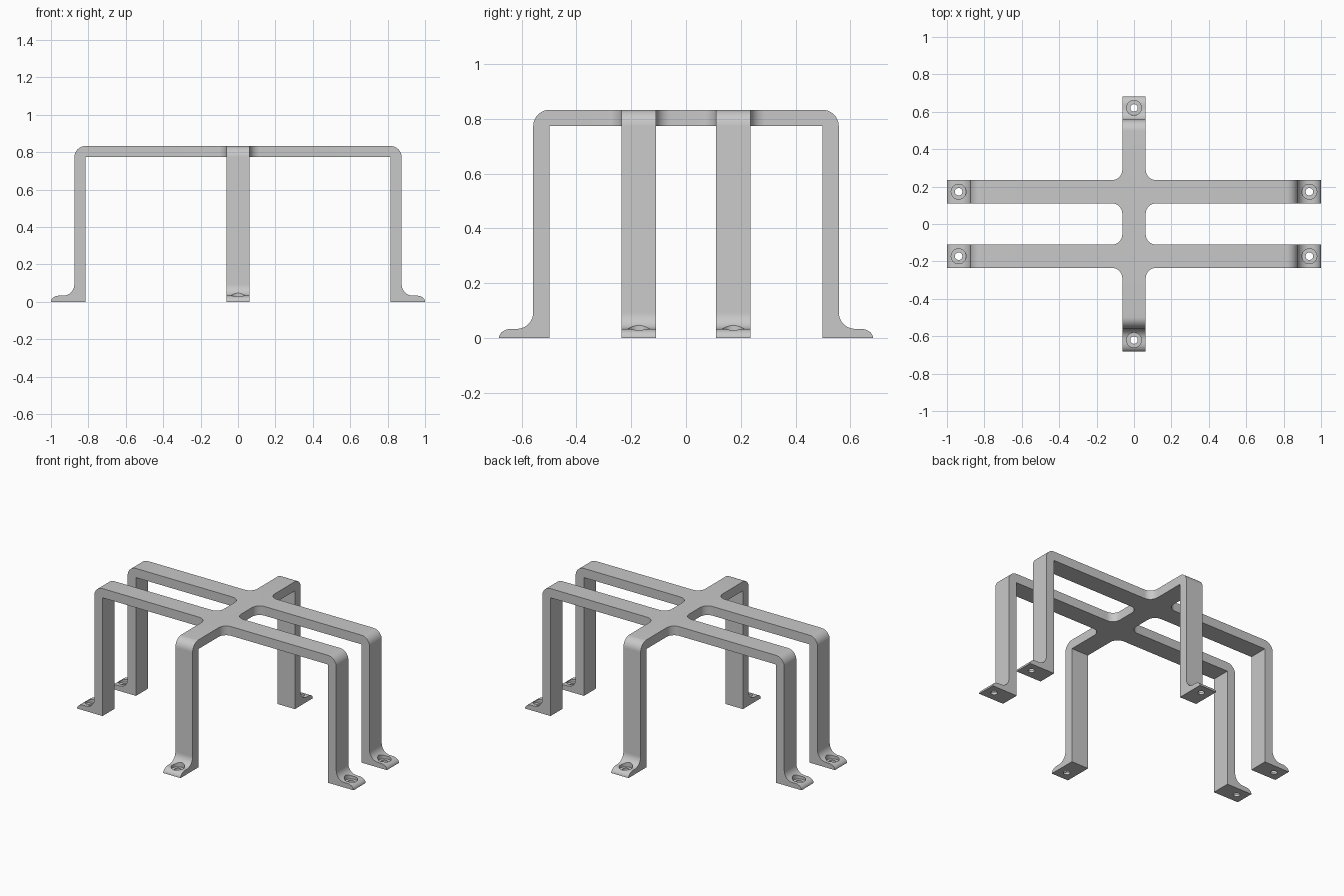
import bpy, bmesh
from math import sin, cos, pi, radians
from mathutils import Matrix, Vector

if "Cube" in bpy.data.objects:
    bpy.data.objects.remove(bpy.data.objects["Cube"])

H, T, W = 0.833, 0.06, 0.0625        # height, strap thickness, half strap width
LOW = H - T
X_IN, Y_IN, BAR = 0.815, 0.498, 0.1725   # inner leg faces, long bar offset
R = 0.055                            # fillet where the bars cross
TIP = 0.185                          # foot tip beyond the inner leg face


def arc(cx, cy, rx, ry, a0, a1, n=10):
    angles = [radians(a0 + (a1 - a0) * i / n) for i in range(n + 1)]
    return [(cx + rx * cos(a), cy + ry * sin(a)) for a in angles]


def extrude(bm, points, vec):
    """Closed prism from a flat loop of points."""
    a = [bm.verts.new(p) for p in points]
    b = [bm.verts.new(Vector(p) + Vector(vec)) for p in points]
    bm.faces.new(a[::-1])
    bm.faces.new(b)
    for i in range(len(a)):
        j = (i + 1) % len(a)
        bm.faces.new((a[i], a[j], b[j], b[i]))


bm = bmesh.new()

# Flat top: two long bars crossed by a short one, with filleted corners
quarter = (arc(W + R, BAR - W - R, R, R, 180, 90)
           + [(X_IN, BAR - W), (X_IN, BAR + W)]
           + arc(W + R, BAR + W + R, R, R, 270, 180)
           + [(W, Y_IN)])
outline = (quarter + [(-x, y) for x, y in reversed(quarter)]
           + [(-x, -y) for x, y in quarter]
           + [(x, -y) for x, y in reversed(quarter)])
extrude(bm, [(x, y, LOW) for x, y in outline], (0, 0, T))

# Leg profile: rounded shoulder, filleted ankle, rounded toe
profile = (arc(0, LOW, T, T, 90, 0)
           + arc(2 * T, 0.093, T, T, 180, 270)
           + arc(TIP - 0.045, 0, 0.045, 0.033, 90, 0)
           + [(0, 0), (0, LOW)])

# Leg placements: inner face distance, sideways offset, facing angle
legs = [(X_IN, s * BAR, a) for s in (-1, 1) for a in (0, pi)]
legs += [(Y_IN, 0, a) for a in (pi / 2, -pi / 2)]
holes = []
for reach, side, angle in legs:
    turn = Matrix.Rotation(angle, 3, 'Z')
    pts = [turn @ Vector((reach + u, side - W, z)) for u, z in profile]
    extrude(bm, pts, turn @ Vector((0, 2 * W, 0)))
    holes.append(turn @ Vector((reach + 0.1225, side, 0)))

# Open the hidden faces between top and legs, then weld
hidden = [f for f in bm.faces
          if all(v.co.z > LOW - 0.001 for v in f.verts)
          and (all(abs(abs(v.co.x) - X_IN) < 0.0001 for v in f.verts)
               or all(abs(abs(v.co.y) - Y_IN) < 0.0001 for v in f.verts))]
bmesh.ops.delete(bm, geom=hidden, context='FACES')
bmesh.ops.remove_doubles(bm, verts=bm.verts[:], dist=0.0002)
bmesh.ops.recalc_face_normals(bm, faces=bm.faces[:])


def to_object(bm, name):
    mesh = bpy.data.meshes.new(name)
    bm.to_mesh(mesh)
    bm.free()
    obj = bpy.data.objects.new(name, mesh)
    bpy.context.collection.objects.link(obj)
    return obj


bracket = to_object(bm, "six_leg_bracket")

# Stepped screw hole cutter for every foot
bm = bmesh.new()
SEG = 32
rings = [(0.02, -0.03), (0.02, 0.015), (0.04, 0.015), (0.04, 0.12)]
for c in holes:
    loops = [[bm.verts.new((c.x + r * cos(2 * pi * i / SEG),
                            c.y + r * sin(2 * pi * i / SEG), z))
              for i in range(SEG)] for r, z in rings]
    bm.faces.new(loops[0][::-1])
    bm.faces.new(loops[-1])
    for lo, hi in zip(loops, loops[1:]):
        for i in range(SEG):
            j = (i + 1) % SEG
            bm.faces.new((lo[i], lo[j], hi[j], hi[i]))
bmesh.ops.recalc_face_normals(bm, faces=bm.faces[:])
cutter = to_object(bm, "screw_hole_cutter")
cutter.hide_render = True

cut = bracket.modifiers.new("screw_holes", 'BOOLEAN')
cut.operation = 'DIFFERENCE'
cut.solver = 'EXACT'
cut.object = cutter

bpy.ops.object.select_all(action='DESELECT')
bracket.select_set(True)
bpy.context.view_layer.objects.active = bracket
bpy.ops.object.modifier_apply(modifier=cut.name)
bpy.data.objects.remove(cutter)

# Plain grey metal
grey = bpy.data.materials.new("plain_grey")
grey.use_nodes = True
colour = (0.58, 0.58, 0.58, 1)
grey.diffuse_color = colour
grey.node_tree.nodes["Principled BSDF"].inputs["Base Color"].default_value = colour
bracket.data.materials.clear()
bracket.data.materials.append(grey)
bpy.ops.object.shade_smooth_by_angle(angle=radians(30))
